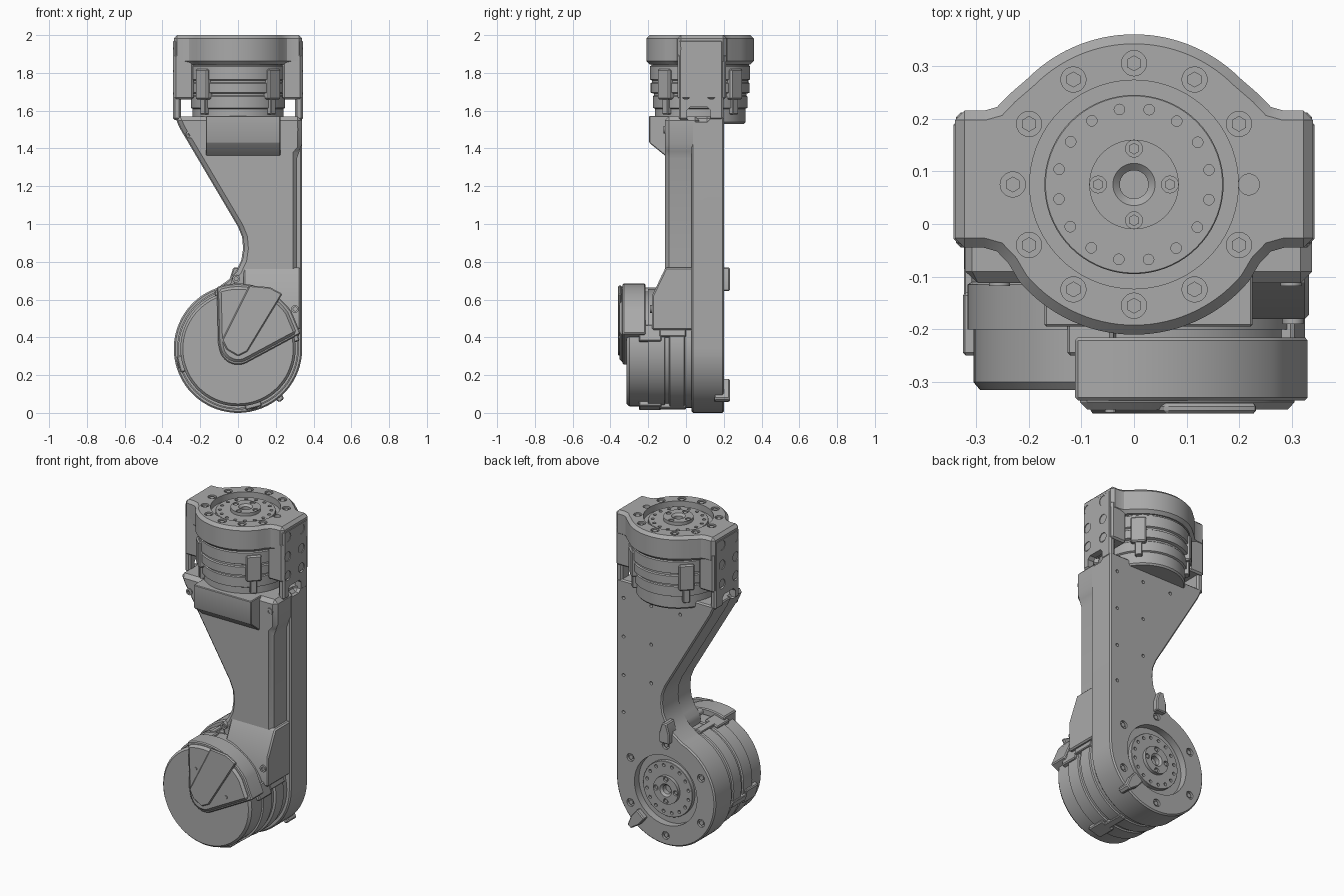
import bpy, bmesh
from math import sin, cos, pi, radians
from mathutils import Matrix, Vector

old = bpy.data.objects.get("Cube")
if old:
    bpy.data.objects.remove(old, do_unlink=True)

grey = bpy.data.materials.new("machined grey")
grey.use_nodes = True
COLOUR = (0.4, 0.4, 0.4, 1)
grey.diffuse_color = COLOUR
grey.node_tree.nodes["Principled BSDF"].inputs["Base Color"].default_value = COLOUR

# Local frames: joint axis pointing up (top joint) and backward (lower joint)
TOP = Matrix.Translation((0, 0.075, 0))
LOW = Matrix.Translation((0, 0, 0.34)) @ Matrix.Rotation(-pi / 2, 4, 'X')


def bake(ob):
    """Apply all modifiers and set sharp-edged smooth shading."""
    dg = bpy.context.evaluated_depsgraph_get()
    me = bpy.data.meshes.new_from_object(ob.evaluated_get(dg))
    ob.modifiers.clear()
    ob.data = me
    me.shade_smooth()
    me.set_sharp_from_angle(angle=radians(28))


def finish(name, bm, matrix=None, bevel=0):
    bmesh.ops.recalc_face_normals(bm, faces=bm.faces)
    me = bpy.data.meshes.new(name)
    bm.to_mesh(me)
    bm.free()
    if matrix:
        me.transform(matrix)
    me.materials.append(grey)
    ob = bpy.data.objects.new(name, me)
    bpy.context.collection.objects.link(ob)
    if bevel:
        m = ob.modifiers.new("bevel", 'BEVEL')
        m.width, m.segments, m.angle_limit = bevel, 1, 0.6
        m.use_clamp_overlap = False
    bake(ob)
    return ob


def prism(name, pts, axis, lo, hi, bevel=0, matrix=None):
    """Extrude a 2D outline along one axis."""
    put = {'x': lambda u, v, w: (w, u, v), 'y': lambda u, v, w: (u, w, v),
           'z': lambda u, v, w: (u, v, w)}[axis]
    bm = bmesh.new()
    face = bm.faces.new([bm.verts.new(put(u, v, lo)) for u, v in pts])
    ext = bmesh.ops.extrude_face_region(bm, geom=[face])
    moved = [g for g in ext["geom"] if isinstance(g, bmesh.types.BMVert)]
    bmesh.ops.translate(bm, verts=moved, vec=Vector(put(0, 0, hi - lo)))
    return finish(name, bm, matrix, bevel)


def box(name, x, y, z, bevel=0, matrix=None):
    pts = [(x[0], y[0]), (x[1], y[0]), (x[1], y[1]), (x[0], y[1])]
    return prism(name, pts, 'z', z[0], z[1], bevel, matrix)


def lathe(name, profile, matrix):
    bm = bmesh.new()
    vs = [bm.verts.new((r, 0, h)) for r, h in profile]
    es = [bm.edges.new(p) for p in zip(vs, vs[1:])]
    bmesh.ops.spin(bm, geom=vs + es, axis=(0, 0, 1), cent=(0, 0, 0),
                   steps=72, angle=2 * pi, use_merge=True)
    bmesh.ops.remove_doubles(bm, verts=bm.verts, dist=1e-5)
    return finish(name, bm, matrix)


def pegs(name, spots, r, lo, hi, matrix=None, sides=20):
    """Several equal cylinders in one mesh, along local z."""
    bm = bmesh.new()
    for x, y in spots:
        bmesh.ops.create_cone(bm, cap_ends=True, segments=sides, radius1=r, radius2=r,
                              depth=hi - lo, matrix=Matrix.Translation((x, y, (lo + hi) / 2)))
    return finish(name, bm, matrix)


def cut(ob, *cutters):
    for c in cutters:
        c.hide_render = True
        m = ob.modifiers.new("cut", 'BOOLEAN')
        m.operation, m.solver, m.object = 'DIFFERENCE', 'EXACT', c
    bake(ob)
    for c in cutters:
        bpy.data.objects.remove(c, do_unlink=True)


def arc(cx, cy, r, a, b, n=24):
    return [(cx + r * cos(radians(a + (b - a) * i / n)),
             cy + r * sin(radians(a + (b - a) * i / n))) for i in range(n + 1)]


def circle(r, n, start=0):
    return [(r * cos(radians(start + 360 * i / n)), r * sin(radians(start + 360 * i / n)))
            for i in range(n)]


def output_disc(prefix, frame):
    """Recessed rotating flange with hub, screw holes and centre bore."""
    disc = lathe(prefix + "_output_disc", [
        (0, -0.04), (0.027, -0.04), (0.027, -0.012), (0.04, 0), (0.085, 0),
        (0.085, -0.02), (0.168, -0.02), (0.17, -0.022), (0.17, -0.06), (0, -0.06)], frame)
    cut(disc, pegs("cutter", circle(0.145, 16, 11), 0.01, -0.035, 0.05, frame),
        pegs("cutter", circle(0.068, 4), 0.016, -0.012, 0.05, frame))
    pegs(prefix + "_hub_screws", circle(0.068, 4), 0.011, -0.03, -0.004, frame, 6)


# Arm: rear plate with the round lower joint housing
left_edge = [(-0.335, 1.57), (-0.31, 1.51), (0.0, 0.985), (0.022, 0.93), (0.027, 0.87),
             (0.018, 0.81), (-0.01, 0.75), (-0.05, 0.705), (-0.105, 0.665)]
arm = prism("arm_plate", [(0.34, 1.57)] + left_edge + arc(0, 0.34, 0.34, 110, 360, 48),
            'y', 0.03, 0.2, 0.008)
back = LOW @ Matrix.Translation((0, 0, 0.2))
slot = dict(y=(0.005, 0.13), z=(1.54, 1.62), bevel=0.018)
screw_spots = [(x, 0.34 - z) for z in (0.75, 0.98, 1.22, 1.46) for x in (0.29, 0.1, -0.1)
               if x > 0.62 - 0.58 * z]
cut(arm, pegs("cutter", [(0, 0)], 0.215, -0.045, 0.1, back, 72),
    pegs("cutter", circle(0.28, 6, 30), 0.024, -0.015, 0.1, back),
    pegs("cutter", screw_spots, 0.01, -0.02, 0.1, back, 12),
    box("cutter", x=(0.3, 0.4), **slot))
pegs("housing_bolts", circle(0.28, 6, 30), 0.015, -0.03, -0.005, back, 6)
output_disc("lower", back)

# Arm: front half with chamfered rim, widening at the shoulder
inset = [(x + 0.006, z) for x, z in left_edge[:-1]]
prism("arm_front", [(0.312, 0.5), (0.312, 1.37), (0.338, 1.4), (0.338, 1.57)] + inset
      + [(0.0, 0.5)], 'y', -0.112, 0.07, 0.022)
prism("arm_skirt", [(0.05, 0.44), (-0.18, 0.44), (-0.18, 0.62), (-0.108, 0.77), (0.05, 0.77)],
      'x', 0.03, 0.332, 0.008)
prism("arm_front_duct", [(-0.09, 1.345), (-0.195, 1.43), (-0.195, 1.572), (-0.09, 1.572)],
      'x', -0.17, 0.225, 0.004)
for i, (x, z, y) in enumerate([(-0.255, 1.475, -0.118), (0.298, 1.5, -0.118),
                               (0.302, 0.55, -0.19), (-0.01, 0.71, -0.13)]):
    lathe(f"arm_screw_{i}", [(0, y + 0.01), (0.01, y + 0.01), (0.01, y), (0.02, y),
                             (0.02, y + 0.12), (0, y + 0.12)],
          Matrix.Translation((x, 0, z)) @ Matrix.Rotation(-pi / 2, 4, 'X'))

# Stop lugs on the rear face
for i, (x, z, turn) in enumerate([(-0.01, 0.705, 0), (0.19, 0.115, 140)]):
    m = Matrix.Translation((x, 0, z)) @ Matrix.Rotation(radians(turn), 4, 'Y')
    prism(f"stop_lug_{i}", [(-0.035, -0.06), (0.035, -0.06), (0.035, 0), (0.015, 0.065),
                            (-0.015, 0.065), (-0.035, 0)], 'y', 0.15, 0.232, 0.006, m)

# Lower motor, facing front
lathe("lower_motor", [
    (0, -0.315), (0.292, -0.315), (0.305, -0.3), (0.305, -0.2), (0.316, -0.2),
    (0.316, -0.115), (0.308, -0.11), (0.308, -0.09), (0.322, -0.085), (0.322, -0.01),
    (0.315, -0.005), (0.315, 0.05), (0, 0.05)], LOW)
for i in range(4):
    m = LOW @ Matrix.Rotation(radians(75 + 90 * i), 4, 'Z')
    box(f"lower_motor_clip_{i}", (0.28, 0.326), (-0.045, 0.045), (-0.25, -0.13), 0.006, m)
    box(f"lower_motor_clip_tail_{i}", (0.28, 0.33), (-0.02, 0.02), (-0.14, 0.0), 0.004, m)

# Electronics cover on the lower motor
cover = ([(0.332, 0.42)] + arc(0, 0.34, 0.345, 35, 109, 14)
         + [(-0.105, 0.37)] + arc(0, 0.355, 0.1, 190, 295, 12))
prism("cover_base", cover, 'y', -0.335, -0.215, 0.006)
upper = [(0.02 + (x - 0.02) * 0.93, 0.45 + (z - 0.45) * 0.93) for x, z in cover]
prism("cover_face", upper, 'y', -0.352, -0.3, 0.014)
prism("cover_centre_panel", [(-0.085, 0.385), (-0.06, 0.335), (0.0, 0.3), (0.05, 0.325),
                             (0.235, 0.63), (0.17, 0.665), (0.06, 0.675)],
      'y', -0.36, -0.34, 0.006)
front = LOW @ Matrix.Translation((0, 0, -0.36))
pegs("cover_screws", [(-0.045, -0.18), (0.165, -0.06)], 0.01, 0.002, 0.02, front, 12)

# Upper joint flange: round body blended into two side ears
half = ([(0.34, -0.045), (0.34, 0.215), (0.285, 0.215), (0.26, 0.222), (0.238, 0.245)]
        + arc(0, 0.075, 0.285, 45, 135, 30))
right = [(0.238, -0.075), (0.26, -0.052), (0.285, -0.045)]
outline = (half + [(-x, y) for x, y in half[4::-1]] + [(-x, y) for x, y in right[::-1]]
           + arc(0, 0.075, 0.285, 220, 320, 30) + right)
flange = prism("upper_flange", outline, 'z', 1.845, 2.0, 0.018)
top = TOP @ Matrix.Translation((0, 0, 2))
bolts = circle(0.23, 12)
cut(flange, pegs("cutter", [(0, 0)], 0.198, -0.04, 0.1, top, 72),
    pegs("cutter", bolts[1:], 0.024, -0.012, 0.1, top),
    pegs("cutter", [(0.218, 0)], 0.02, -0.02, 0.1, top))
pegs("flange_bolts", bolts[1:], 0.015, -0.03, -0.004, top, 6)
output_disc("upper", top)

# Side ears, walls and their bolt panels
for s, side in ((1, "left"), (-1, "right")):
    flip = Matrix.Scale(s, 4, (1, 0, 0))
    box(side + "_ear", sorted((s * 0.235, s * 0.338)), (-0.045, 0.212), (1.66, 1.9), 0.01)
    wall = box(side + "_wall", sorted((s * 0.303, s * 0.343)), (-0.038, 0.198), (1.55, 1.975), 0.01)
    face = Matrix.Translation((s * 0.343, 0.067, 1.81)) @ Matrix.Rotation(s * pi / 2, 4, 'Y')
    spots = [(u, v) for u in (-0.12, 0, 0.12) for v in (-0.067, 0.067)]
    cut(wall, box("cutter", x=sorted((s * 0.28, s * 0.4)), **slot),
        pegs("cutter", spots, 0.029, -0.014, 0.1, face))
    pegs(side + "_wall_bolts", spots, 0.018, -0.03, -0.005, face, 6)

# Upper motor hanging below the flange
lathe("upper_motor", [
    (0, 1.53), (0.232, 1.53), (0.24, 1.54), (0.24, 1.61), (0.25, 1.615), (0.25, 1.675),
    (0.245, 1.68), (0.245, 1.69), (0.262, 1.695), (0.262, 1.745), (0.255, 1.75),
    (0.255, 1.76), (0.265, 1.765), (0.265, 1.835), (0.258, 1.84), (0.258, 1.87),
    (0, 1.87)], TOP)
for i in range(4):
    m = TOP @ Matrix.Rotation(radians(45 + 90 * i), 4, 'Z')
    box(f"upper_motor_clip_{i}", (0.23, 0.278), (-0.045, 0.045), (1.66, 1.82), 0.008, m)
    box(f"upper_motor_clip_tail_{i}", (0.22, 0.266), (-0.02, 0.02), (1.58, 1.67), 0.004, m)
